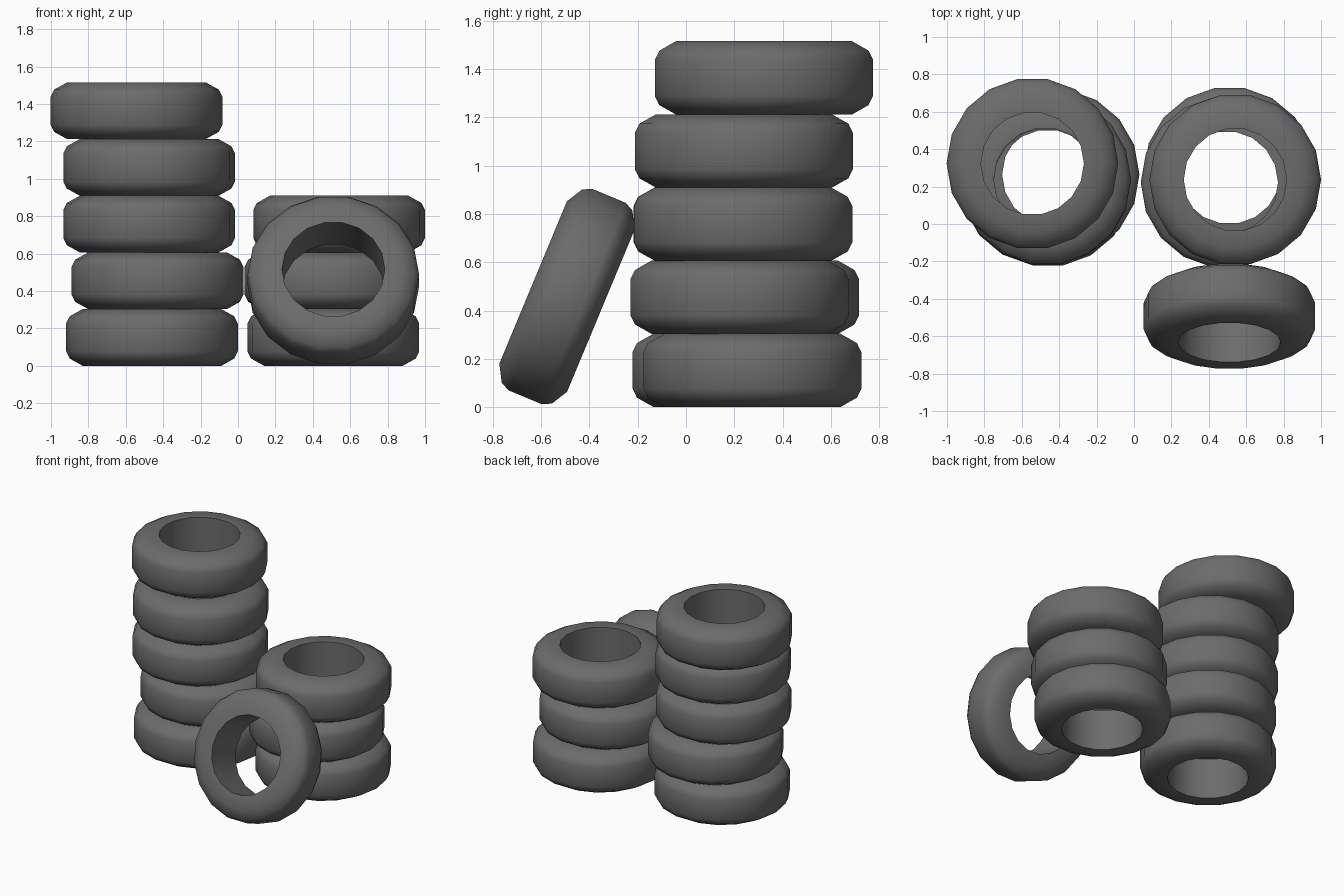
import bpy, bmesh
from math import radians, sin, cos, tau

if "Cube" in bpy.data.objects:
    bpy.data.objects.remove(bpy.data.objects["Cube"], do_unlink=True)

SEGMENTS = 18
HALF = 0.152      # half of the tyre width
STEP = 0.303      # stacking height

# Dark rubber
rubber = bpy.data.materials.new("dark_rubber")
rubber.use_nodes = True
colour = (0.15, 0.15, 0.15, 1)
rubber.diffuse_color = colour
bsdf = rubber.node_tree.nodes["Principled BSDF"]
bsdf.inputs["Base Color"].default_value = colour
bsdf.inputs["Roughness"].default_value = 0.8

# Tyre cross-section (radius, height): bore, side wall, shoulder, tread
upper = [(0.275, HALF), (0.37, HALF), (0.44, 0.113), (0.459, 0.075)]
profile = upper + [(r, -z) for r, z in reversed(upper)]


def make_tyre(name, location, tilt=0):
    """Revolve the closed cross-section into one tyre."""
    bm = bmesh.new()
    rings = []
    for i in range(SEGMENTS):
        a = tau * i / SEGMENTS
        rings.append([bm.verts.new((r * cos(a), r * sin(a), z)) for r, z in profile])
    count = len(profile)
    for i, ring in enumerate(rings):
        after = rings[(i + 1) % SEGMENTS]
        for j in range(count):
            k = (j + 1) % count
            bm.faces.new((ring[j], ring[k], after[k], after[j]))
    bmesh.ops.recalc_face_normals(bm, faces=bm.faces)
    mesh = bpy.data.meshes.new(name)
    bm.to_mesh(mesh)
    bm.free()
    mesh.materials.append(rubber)
    tyre = bpy.data.objects.new(name, mesh)
    tyre.location = location
    tyre.rotation_euler.x = tilt
    bpy.context.collection.objects.link(tyre)
    bpy.ops.object.select_all(action="DESELECT")
    tyre.select_set(True)
    bpy.context.view_layer.objects.active = tyre
    bpy.ops.object.shade_smooth_by_angle(angle=radians(45))


# Two uneven stacks, listed from the ground up
stacks = {
    "right_stack_tyre": [(-0.46, 0.23), (-0.43, 0.265), (-0.475, 0.235),
                         (-0.475, 0.24), (-0.543, 0.323)],
    "left_stack_tyre": [(0.51, 0.275), (0.495, 0.222), (0.541, 0.237)],
}
for name, centres in stacks.items():
    for level, (x, y) in enumerate(centres):
        make_tyre(f"{name}_{level + 1}", (x, y, HALF + level * STEP))

# Single tyre leaning on the shorter stack
make_tyre("leaning_tyre", (0.51, -0.493, 0.458), radians(67.4))
